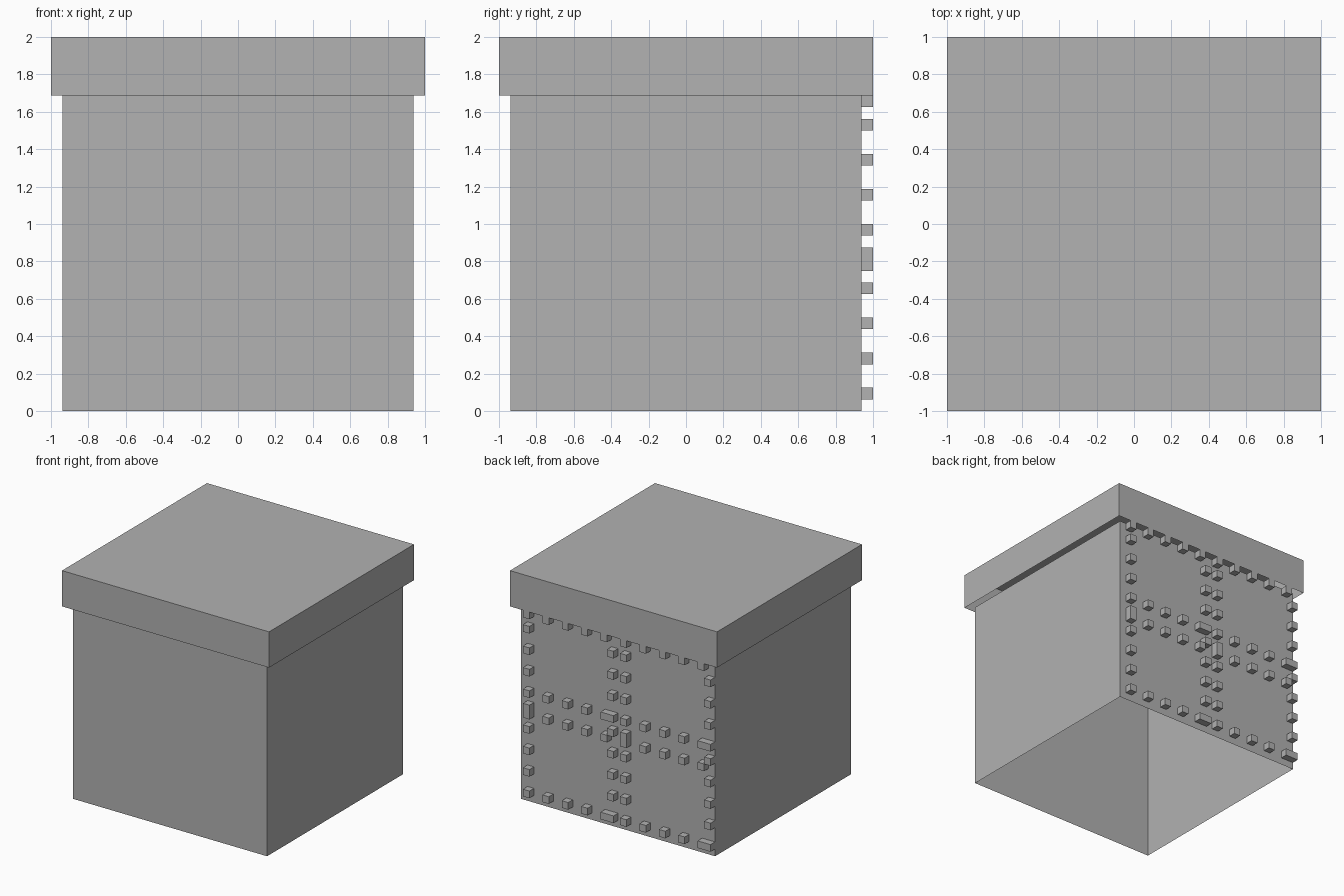
import bpy, bmesh
from mathutils import Vector

if "Cube" in bpy.data.objects:
    bpy.data.objects.remove(bpy.data.objects["Cube"])

U = 1 / 16  # the whole model sits on a 1/16 grid

grey = bpy.data.materials.new("plain_grey")
grey.diffuse_color = (0.445, 0.445, 0.445, 1)
grey.use_nodes = True
grey.node_tree.nodes["Principled BSDF"].inputs["Base Color"].default_value = grey.diffuse_color


def add_box(bm, lo, hi, open_sides=()):
    """Box from lo to hi; faces whose normal is in open_sides are left out."""
    lo, hi = Vector(lo), Vector(hi)
    verts = bmesh.ops.create_cube(bm, size=1)["verts"]
    for v in verts:
        v.co = [lo[i] + (v.co[i] + 0.5) * (hi[i] - lo[i]) for i in range(3)]
    faces = {f for v in verts for f in v.link_faces}
    for f in faces:
        f.normal_update()
    gone = [f for f in faces if any(f.normal.dot(Vector(d)) > 0.9 for d in open_sides)]
    bmesh.ops.delete(bm, geom=gone, context="FACES_ONLY")


def finish(name, bm):
    mesh = bpy.data.meshes.new(name)
    bm.to_mesh(mesh)
    bm.free()
    mesh.materials.append(grey)
    bpy.context.collection.objects.link(bpy.data.objects.new(name, mesh))


UP, DOWN, FRONT = (0, 0, 1), (0, 0, -1), (0, -1, 0)

# Body: four thin walls, open above and below
bm = bmesh.new()
add_box(bm, (-15 * U, -15 * U, 0), (15 * U, 15 * U, 27 * U), (UP, DOWN))
finish("body_walls", bm)

# Lid: wider, hollow, open underneath
bm = bmesh.new()
add_box(bm, (-1, -1, 27 * U), (1, 1, 2), (DOWN,))
finish("lid", bm)

# Studs of one tile: (across, up, width, height) in grid units
tile = [(a, 1, 1, 1) for a in (1, 4, 7, 10)] + [(13, 1, 2, 1)]
tile += [(a, h, 1, 1) for h in (4, 7, 10) for a in (1, 14)]
tile += [(1, 12, 1, 2), (14, 13, 1, 1)]
tile += [(a, 12, 1, 1) for a in (4, 7, 10, 13)]

# Back studs: tile repeated 2 x 2, cut off where the lid begins
bm = bmesh.new()
for across in (0, 15):
    for up in (0, 14):
        for a, h, w, t in tile:
            x, z = 15 - across - a, up + h
            top = min(z + t, 27)
            if top > z:
                add_box(bm, ((x - w) * U, 15 * U, z * U), (x * U, 1, top * U), (FRONT,))
finish("back_studs", bm)
